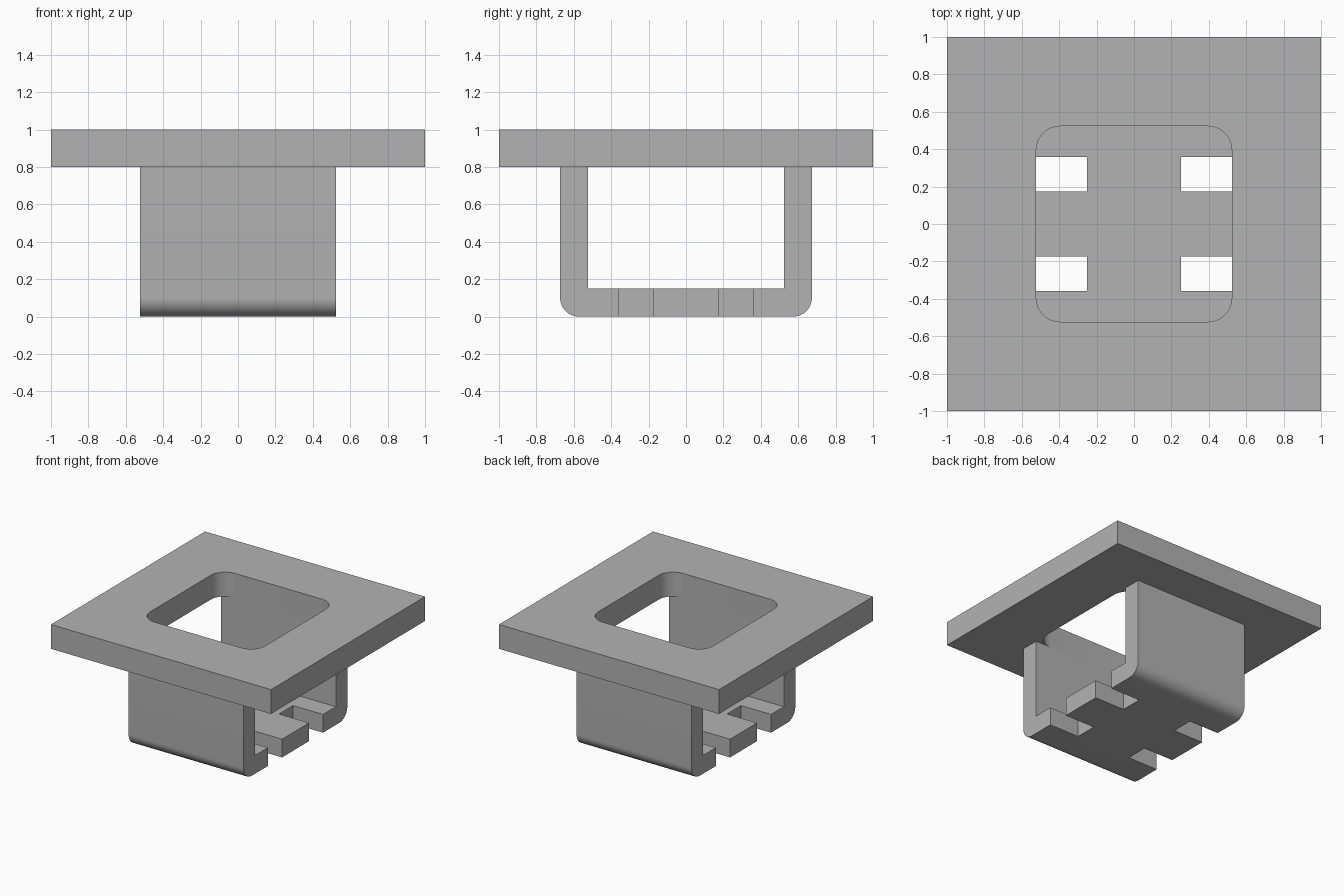
import bpy
import bmesh
from math import cos, sin, pi, radians
from mathutils import Vector

if "Cube" in bpy.data.objects:
    bpy.data.objects.remove(bpy.data.objects["Cube"])

HALF = 0.523        # half width of the opening and the bracket
WALL = 0.15         # bracket thickness
PLATE_BOTTOM = 0.8

grey = bpy.data.materials.new("mid_grey")
grey.use_nodes = True
grey.diffuse_color = (0.45, 0.45, 0.45, 1)
grey.node_tree.nodes["Principled BSDF"].inputs["Base Color"].default_value = grey.diffuse_color


def arc(cx, cy, radius, start, steps=12):
    """Quarter circle of points, anticlockwise from the start angle."""
    angles = [start + pi / 2 * i / steps for i in range(steps + 1)]
    return [(cx + radius * cos(a), cy + radius * sin(a)) for a in angles]


def prism(name, points, direction):
    """Extrude a closed outline of 3D points along a direction."""
    bm = bmesh.new()
    face = bm.faces.new([bm.verts.new(p) for p in points])
    extruded = bmesh.ops.extrude_face_region(bm, geom=[face])["geom"]
    verts = [g for g in extruded if isinstance(g, bmesh.types.BMVert)]
    bmesh.ops.translate(bm, verts=verts, vec=Vector(direction))
    bmesh.ops.recalc_face_normals(bm, faces=bm.faces)
    mesh = bpy.data.meshes.new(name)
    bm.to_mesh(mesh)
    bm.free()
    mesh.materials.append(grey)
    obj = bpy.data.objects.new(name, mesh)
    bpy.context.collection.objects.link(obj)
    return obj


def rectangle(x0, x1, y0, y1, z):
    return [(x0, y0, z), (x1, y0, z), (x1, y1, z), (x0, y1, z)]


def cut(target, cutter):
    """Subtract the cutter, then discard it."""
    cutter.hide_render = True
    mod = target.modifiers.new("cut", "BOOLEAN")
    mod.operation = "DIFFERENCE"
    mod.solver = "EXACT"
    mod.object = cutter
    bpy.ops.object.select_all(action="DESELECT")
    bpy.context.view_layer.objects.active = target
    target.select_set(True)
    bpy.ops.object.modifier_apply(modifier=mod.name)
    bpy.data.objects.remove(cutter)


# Square top plate with a rounded square opening
plate = prism("top_plate", rectangle(-1, 1, -1, 1, PLATE_BOTTOM), (0, 0, 0.2))
radius = 0.13
inner = HALF - radius
outline = []
for i, (sx, sy) in enumerate([(1, 1), (-1, 1), (-1, -1), (1, -1)]):
    outline += arc(sx * inner, sy * inner, radius, i * pi / 2)
cut(plate, prism("opening_cutter", [(x, y, 0.6) for x, y in outline], (0, 0, 0.6)))

# U-shaped bracket with rounded outer bends
outer = HALF + WALL
bend = 0.1
profile = [(-outer, PLATE_BOTTOM)]
profile += arc(-outer + bend, bend, bend, pi)
profile += arc(outer - bend, bend, bend, 1.5 * pi)
profile += [(outer, PLATE_BOTTOM), (HALF, PLATE_BOTTOM), (HALF, WALL),
            (-HALF, WALL), (-HALF, PLATE_BOTTOM)]
bracket = prism("u_bracket", [(-HALF, y, z) for y, z in profile], (2 * HALF, 0, 0))

# Two notches in each side of the bracket floor
for sx in (-1, 1):
    for sy in (-1, 1):
        xs = sorted((sx * 0.25, sx * 0.7))
        ys = sorted((sy * 0.175, sy * 0.357))
        cut(bracket, prism("notch_cutter", rectangle(*xs, *ys, -0.1), (0, 0, 0.35)))

# Smooth the round bends, keep edges sharp
for obj in (plate, bracket):
    bpy.ops.object.select_all(action="DESELECT")
    bpy.context.view_layer.objects.active = obj
    obj.select_set(True)
    bpy.ops.object.shade_smooth_by_angle(angle=radians(30))
